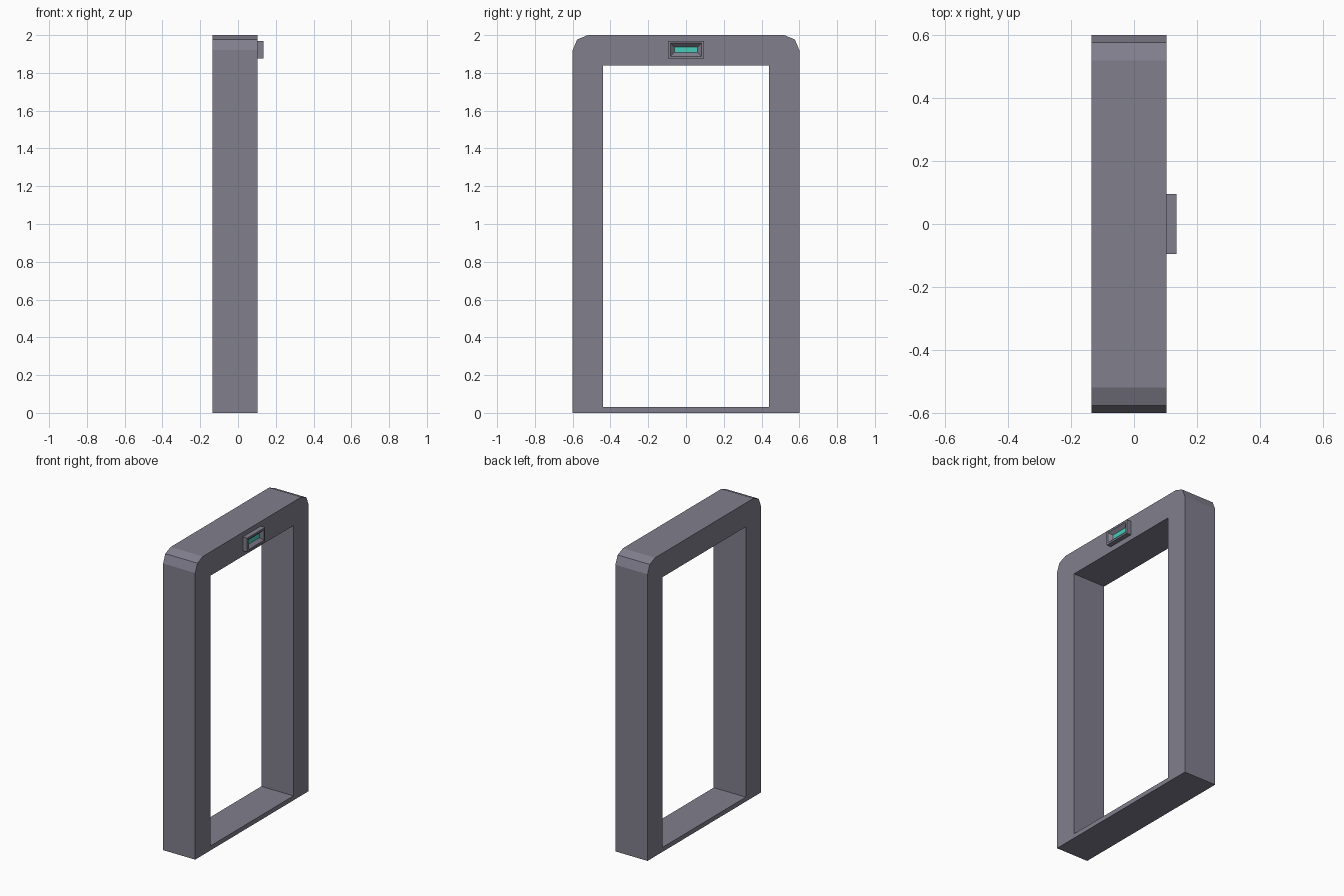
import bpy, bmesh, math

if "Cube" in bpy.data.objects:
    bpy.data.objects.remove(bpy.data.objects["Cube"])

X_BACK, X_FACE, X_BOX = -0.135, 0.103, 0.135


def material(name, rgb):
    m = bpy.data.materials.new(name)
    m.diffuse_color = (*rgb, 1)
    m.use_nodes = True
    m.node_tree.nodes["Principled BSDF"].inputs["Base Color"].default_value = m.diffuse_color
    return m


grey = material("slate grey", (0.22, 0.21, 0.265))
teal = material("teal light", (0.065, 0.60, 0.50))


def finish(bm, name, mats):
    bmesh.ops.recalc_face_normals(bm, faces=bm.faces)
    me = bpy.data.meshes.new(name)
    bm.to_mesh(me)
    bm.free()
    for m in mats:
        me.materials.append(m)
    ob = bpy.data.objects.new(name, me)
    bpy.context.collection.objects.link(ob)
    return ob


# Door frame: outer outline with faceted top corners, and a square opening
r = 0.08
outer = [(-0.6, 0), (0.6, 0)]
for side, start in ((1, 0), (-1, 90)):
    for k in range(3):
        a = math.radians(start + 45 * k)
        outer.append((side * (0.6 - r) + r * math.cos(a), 2 - r + r * math.sin(a)))
inner = [(-0.44, 0.03), (0.44, 0.03), (0.44, 1.84), (-0.44, 1.84)]

bm = bmesh.new()
edges = []
for loop in (outer, inner):
    vs = [bm.verts.new((X_BACK, y, z)) for y, z in loop]
    edges += [bm.edges.new((vs[i], vs[(i + 1) % len(vs)])) for i in range(len(vs))]
bmesh.ops.triangle_fill(bm, edges=edges, use_beauty=True)
geom = bmesh.ops.extrude_face_region(bm, geom=bm.faces[:], use_keep_orig=True)["geom"]
bmesh.ops.translate(bm, vec=(X_FACE - X_BACK, 0, 0),
                    verts=[g for g in geom if isinstance(g, bmesh.types.BMVert)])
bmesh.ops.recalc_face_normals(bm, faces=bm.faces)
bmesh.ops.dissolve_limit(bm, angle_limit=0.02, verts=bm.verts, edges=bm.edges)
finish(bm, "door_frame", [grey])

# Indicator housing: nested rectangles from the frame face out to the rim,
# then sloping back in to the recessed light
rings = [(0.095, 0.047, X_FACE), (0.095, 0.047, X_BOX),
         (0.083, 0.035, X_BOX), (0.062, 0.015, X_BOX - 0.02)]
bm = bmesh.new()
loops = []
for hy, hz, x in rings:
    loops.append([bm.verts.new((x, sy * hy, 1.922 + sz * hz))
                  for sy, sz in ((-1, -1), (1, -1), (1, 1), (-1, 1))])
for a, b in zip(loops, loops[1:]):
    for i in range(4):
        j = (i + 1) % 4
        bm.faces.new((a[i], a[j], b[j], b[i]))
bm.faces.new(loops[0][::-1])
bm.faces.new(loops[-1]).material_index = 1
finish(bm, "indicator_light", [grey, teal])
